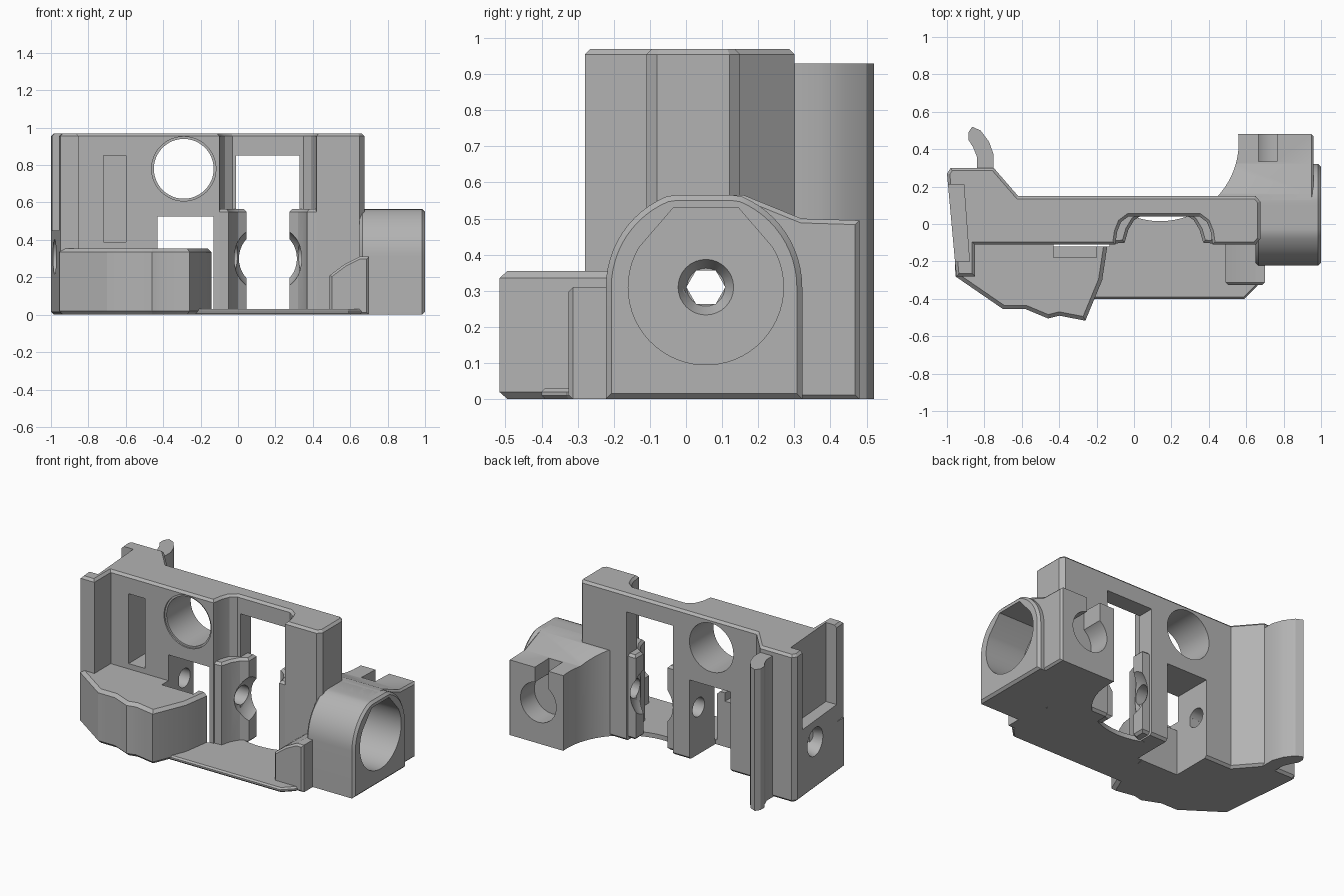
import bpy, bmesh, math
from mathutils import Vector

old = bpy.data.objects.get("Cube")
if old:
    bpy.data.objects.remove(old)

grey = bpy.data.materials.new("plain_grey")
grey.use_nodes = True
colour = (0.45, 0.45, 0.45, 1)
grey.diffuse_color = colour
grey.node_tree.nodes["Principled BSDF"].inputs["Base Color"].default_value = colour

AY, AZ = 0.055, 0.31      # long screw axis
MID = 0.16                # middle of the bearing groove


def prism(name, pts, lo, hi, axis="z", chamfer=0):
    """Extrude a closed profile along an axis, with chamfered end caps."""
    place = {"x": lambda a, b, h: (h, a, b),
             "y": lambda a, b, h: (a, h, b),
             "z": lambda a, b, h: (a, b, h)}[axis]
    bm = bmesh.new()
    rings = [[bm.verts.new(place(a, b, h)) for a, b in pts] for h in (lo, hi)]
    caps = [bm.faces.new(r) for r in rings]
    n = len(pts)
    for i in range(n):
        j = (i + 1) % n
        bm.faces.new((rings[0][i], rings[0][j], rings[1][j], rings[1][i]))
    bmesh.ops.recalc_face_normals(bm, faces=bm.faces)
    if chamfer:
        edges = [e for f in caps for e in f.edges]
        bmesh.ops.bevel(bm, geom=edges, offset=chamfer, segments=1,
                        affect="EDGES", clamp_overlap=True)
    mesh = bpy.data.meshes.new(name)
    bm.to_mesh(mesh)
    bm.free()
    return link(name, mesh)


def link(name, mesh):
    mesh.materials.append(grey)
    ob = bpy.data.objects.new(name, mesh)
    bpy.context.collection.objects.link(ob)
    return ob


def arc(cx, cy, r, a0=0, a1=360, n=48):
    closed = a1 - a0 == 360
    angles = [math.radians(a0 + (a1 - a0) * i / (n if closed else n - 1)) for i in range(n)]
    return [(cx + r * math.cos(a), cy + r * math.sin(a)) for a in angles]


def rect(a0, a1, b0, b1):
    return [(a0, b0), (a1, b0), (a1, b1), (a0, b1)]


def cone(name, x0, r0, x1, r1):
    bm = bmesh.new()
    bmesh.ops.create_cone(bm, cap_ends=True, segments=32, radius1=r0, radius2=r1, depth=abs(x1 - x0))
    mesh = bpy.data.meshes.new(name)
    bm.to_mesh(mesh)
    bm.free()
    ob = link(name, mesh)
    ob.rotation_euler.y = math.radians(90 if x1 > x0 else -90)
    ob.location = ((x0 + x1) / 2, AY, AZ)
    return ob


def ball(name, centre, r):
    bm = bmesh.new()
    bmesh.ops.create_uvsphere(bm, u_segments=40, v_segments=24, radius=r)
    bmesh.ops.translate(bm, verts=bm.verts, vec=Vector(centre))
    mesh = bpy.data.meshes.new(name)
    bm.to_mesh(mesh)
    bm.free()
    return link(name, mesh)


def cut(ob, *cutters):
    for c in cutters:
        c.hide_render = True
        m = ob.modifiers.new("cut", "BOOLEAN")
        m.operation, m.solver, m.object = "DIFFERENCE", "EXACT", c
    bpy.context.view_layer.update()
    graph = bpy.context.evaluated_depsgraph_get()
    mesh = bpy.data.meshes.new_from_object(ob.evaluated_get(graph))
    ob.modifiers.clear()
    ob.data = mesh


# Main upright wall with the bent end and the bearing groove
left_groove = [(-0.03, 0.04), (-0.07, 0.01), (-0.09, -0.04), (-0.1, -0.11)]
right_groove = [(0.42, -0.11), (0.41, -0.04), (0.39, 0.01), (0.35, 0.04)]
wall = prism("main_wall", [(-1, 0.27), (-0.98, 0.3), (-0.75, 0.3), (-0.62, 0.15),
             (0.65, 0.15), (0.675, 0.12), (0.675, -0.08), (0.65, -0.11)] + right_groove
             + left_groove + [(-0.85, -0.11), (-0.85, -0.28), (-0.95, -0.28)],
             0, 0.97, chamfer=0.015)

# Low front block with the wavy edge
block = prism("front_block", [(-0.96, -0.1), (-0.955, -0.28), (-0.7, -0.455), (-0.58, -0.455),
              (-0.46, -0.505), (-0.4, -0.49), (-0.26, -0.517), (-0.17, -0.3), (-0.14, -0.1),
              (-0.14, 0.0), (-0.9, 0.0)], 0, 0.355, chamfer=0.02)

# Thin floor
floor = prism("floor_plate", [(-0.25, -0.4), (0.59, -0.4), (0.66, -0.33), (0.66, 0.14),
              (-0.12, 0.14), (-0.16, -0.1)], 0, 0.03, chamfer=0.01)

# Clamp lugs on both sides of the groove
lug = [(-0.11, -0.105), (-0.05, -0.1), (-0.03, -0.03), (0.0, 0.02), (0.045, 0.05),
       (0.045, 0.13), (-0.11, 0.13)]
lugs = [prism("left_lug", [(2 * MID - x, y) for x, y in lug], 0.01, 0.565, chamfer=0.015),
        prism("right_lug", lug, 0.01, 0.565, chamfer=0.015)]

# Cheek beside the barrel
cheek = prism("barrel_cheek", [(0.49, 0.0), (0.7, 0.0), (0.7, 0.31), (0.65, 0.31),
              (0.57, 0.27), (0.49, 0.21)], -0.325, 0, "y", chamfer=0.012)

# Round-topped barrel housing
crown = [(y, min(z, 0.565)) for y, z in arc(0.05, AZ, 0.272, 0, 180, 33)]
barrel = prism("barrel_housing", [(-0.222, 0), (0.322, 0)] + crown, 0.65, 1.0, "x", chamfer=0.015)

# Rear clip block and its sloped shoulder
clip = prism("rear_clip", [(0.0, 0), (0.48, 0), (0.48, 0.495), (0.32, 0.5), (0.16, 0.565),
             (0.0, 0.565)], 0.345, 0.96, "x", chamfer=0.012)

# Hooked fin at the back
hook = prism("rear_hook", [(-0.84, 0.28), (-0.84, 0.36), (-0.86, 0.41), (-0.885, 0.45),
             (-0.885, 0.49), (-0.865, 0.52), (-0.82, 0.5), (-0.775, 0.44), (-0.75, 0.37),
             (-0.75, 0.28)], 0, 0.93)

# Cutters: openings through the wall
window = prism("window_cutter", rect(-0.01, 0.33, -0.1, 0.85), -0.3, 0.4, "y")
round_hole = prism("round_hole_cutter", arc(-0.29, 0.78, 0.16), -0.3, 0.4, "y")
round_rim = prism("round_rim_cutter", arc(-0.29, 0.78, 0.172), -0.3, -0.1, "y")
slot = prism("slot_cutter", rect(-0.72, -0.6, 0.39, 0.85), -0.3, 0.06, "y")
pocket = prism("pocket_cutter", rect(-0.43, -0.13, -0.1, 0.525), -0.12, 0.4, "y")
shelf = prism("shelf_cutter", rect(-0.43, -0.2, 0.3, 0.6), -0.18, 0.1, "y")
end_recess = prism("end_recess_cutter", [(-1.1, 0.21), (-0.91, 0.21), (-0.88, -0.2),
                   (-1.1, -0.2)], 0.45, 1.1)

# Cutters: screw axis, bore, bearing and clip
screw = prism("screw_cutter", arc(AY, AZ, 0.062, n=24), -1.2, 0.6, "x")
sink = cone("sink_cutter", -1.05, 0.11, -0.85, 0.06)
hexagon = prism("hex_cutter", arc(AY, AZ, 0.054, n=6), 0.3, 0.8, "x")
dish = cone("dish_cutter", 0.735, 0.085, 0.67, 0.05)
bore_shape = arc(AY, AZ, 0.215, 149, 391, 40) + [(AY + 0.09, 0.53), (AY - 0.09, 0.53)]
bore = prism("bore_cutter", bore_shape, 0.72, 1.1, "x")
bearing = ball("bearing_cutter", (MID, 0.03, 0.3), 0.185)
scoop = prism("scoop_cutter", arc(0.14, 0.435, 0.42, n=72), -0.1, 0.7)
clip_hole = prism("clip_hole_cutter", arc(0.74, 0.27, 0.13), 0.335, 0.6, "y")
clip_slot = prism("clip_slot_cutter", rect(0.665, 0.765, 0.27, 0.7), 0.335, 0.6, "y")

cut(wall, window, round_hole, round_rim, slot, pocket, end_recess, screw, sink, hexagon)
cut(block, pocket, shelf)
cut(floor, scoop, pocket)
for part in lugs:
    cut(part, bearing, screw)
cut(barrel, bore, dish, hexagon)
cut(clip, scoop, clip_hole, clip_slot, bore, dish, screw, hexagon)

for c in (window, round_hole, round_rim, slot, pocket, shelf, end_recess, screw, sink, hexagon,
          dish, bore, bearing, scoop, clip_hole, clip_slot):
    bpy.data.objects.remove(c)

# Smooth rounded faces, keep edges sharp
bpy.ops.object.select_all(action="DESELECT")
for ob in (wall, block, floor, *lugs, cheek, barrel, clip, hook):
    ob.select_set(True)
    bpy.context.view_layer.objects.active = ob
bpy.ops.object.shade_smooth_by_angle(angle=math.radians(25))
